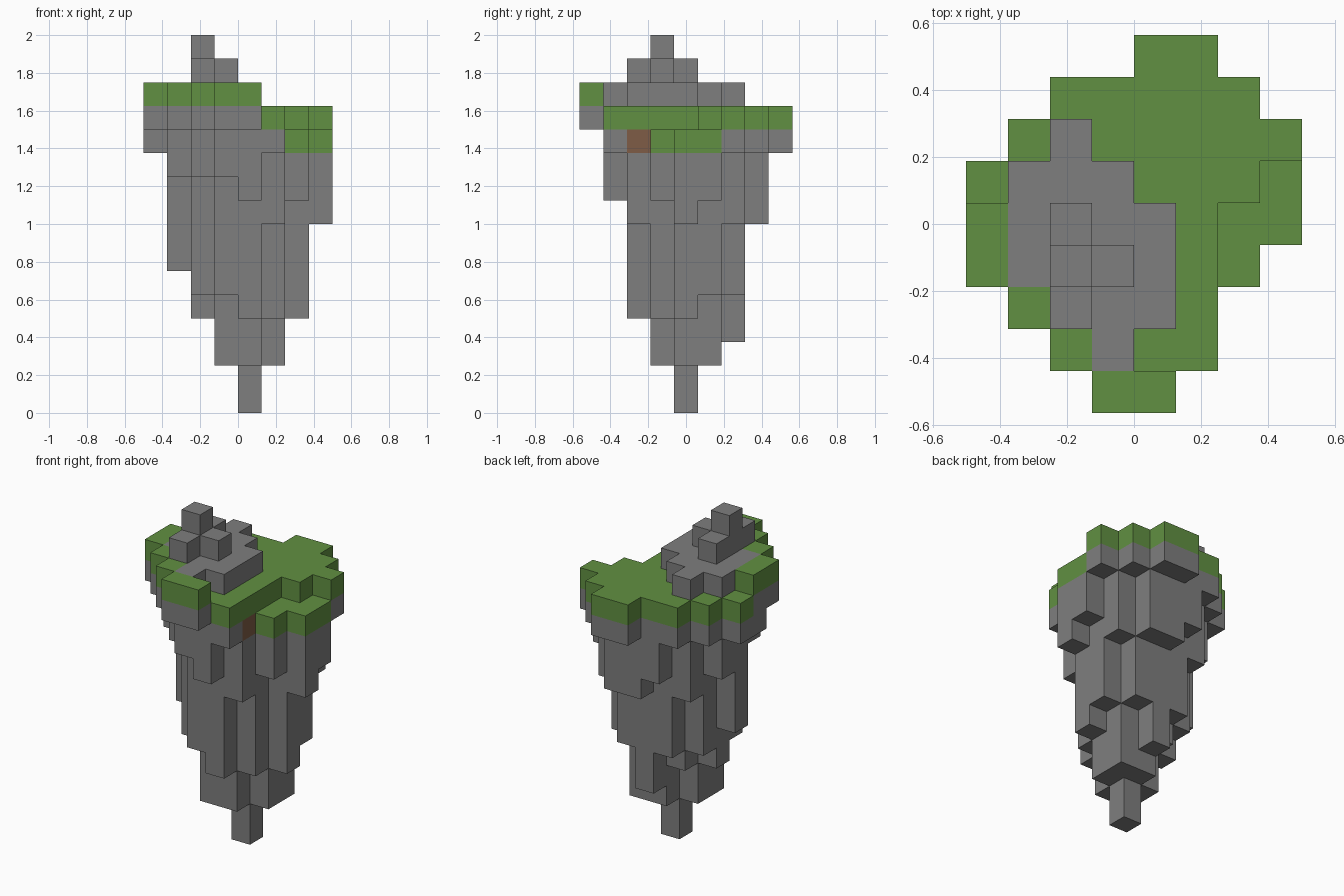
import bpy
import bmesh
from mathutils import Vector

old = bpy.data.objects.get("Cube")
if old:
    bpy.data.objects.remove(old, do_unlink=True)

CELL = 0.125

# Surface plan, rows from front to back, columns from -x to +x:
# l low grass, g grass, r raised grass rim, s stone, t tall stone, p peak
SURFACE = [
    "...rr...",
    "..rsgg..",
    ".rtssg..",
    "rsptsgl.",
    "rstssgll",
    "gsssgggl",
    ".gsggggg",
    "..ggggg.",
    "....gg..",
]
TOP = {"l": 12, "g": 13, "r": 14, "s": 14, "t": 15, "p": 16}

# Underside plan: the letter gives the lowest block of each column (a = ground)
UNDERSIDE = [
    "...mm...",
    "..mkjl..",
    ".mkfei..",
    "mkfccej.",
    "lgecacei",
    "ljfeccfj",
    ".lifdfil",
    "..ljiil.",
    "....ll..",
]
DIRT_BLOCK = (5, 2, 11)


def material(name, color):
    m = bpy.data.materials.new(name)
    m.use_nodes = True
    m.diffuse_color = (*color, 1)
    bsdf = m.node_tree.nodes["Principled BSDF"]
    bsdf.inputs["Base Color"].default_value = (*color, 1)
    bsdf.inputs["Roughness"].default_value = 1
    return m


materials = {
    "stone": material("stone grey", (0.21, 0.21, 0.21)),
    "grass": material("grass green", (0.12, 0.28, 0.054)),
    "dirt": material("dirt brown", (0.21, 0.107, 0.061)),
}

# Fill each column with blocks and sort them into parts
blocks = {}
for j, row in enumerate(SURFACE):
    for i, kind in enumerate(row):
        if kind == ".":
            continue
        low = ord(UNDERSIDE[j][i]) - ord("a")
        for k in range(low, TOP[kind]):
            if (i, j, k) == DIRT_BLOCK:
                part = "dirt_patch"
            elif kind in "lgr" and k == TOP[kind] - 1:
                part = "grass_cap"
            elif k >= TOP["g"]:
                part = "summit_stones"
            else:
                part = "hanging_rock"
            blocks[i, j, k] = part

PARTS = {
    "hanging_rock": "stone",
    "summit_stones": "stone",
    "grass_cap": "grass",
    "dirt_patch": "dirt",
}
CENTRE = Vector((len(SURFACE[0]) / 2, len(SURFACE) / 2, 0))


def outer_faces(bm, cell):
    """Add the sides of one block that no neighbour covers."""
    middle = Vector(cell) + Vector((0.5, 0.5, 0.5)) - CENTRE
    for axis in range(3):
        for sign in (-1, 1):
            n = Vector((0, 0, 0))
            n[axis] = sign
            if tuple(int(c + d) for c, d in zip(cell, n)) in blocks:
                continue
            u = Vector((0, 0, 0))
            u[(axis + 1) % 3] = 0.5
            v = n.cross(u)
            ring = (-u - v, u - v, u + v, v - u)
            bm.faces.new([bm.verts.new((middle + n / 2 + c) * CELL) for c in ring])


# Build each part as a shell of its exposed block sides
for part, mat in PARTS.items():
    bm = bmesh.new()
    for cell, owner in blocks.items():
        if owner == part:
            outer_faces(bm, cell)
    bmesh.ops.remove_doubles(bm, verts=bm.verts, dist=0.001)
    mesh = bpy.data.meshes.new(part)
    bm.to_mesh(mesh)
    bm.free()
    mesh.materials.append(materials[mat])
    bpy.context.collection.objects.link(bpy.data.objects.new(part, mesh))
